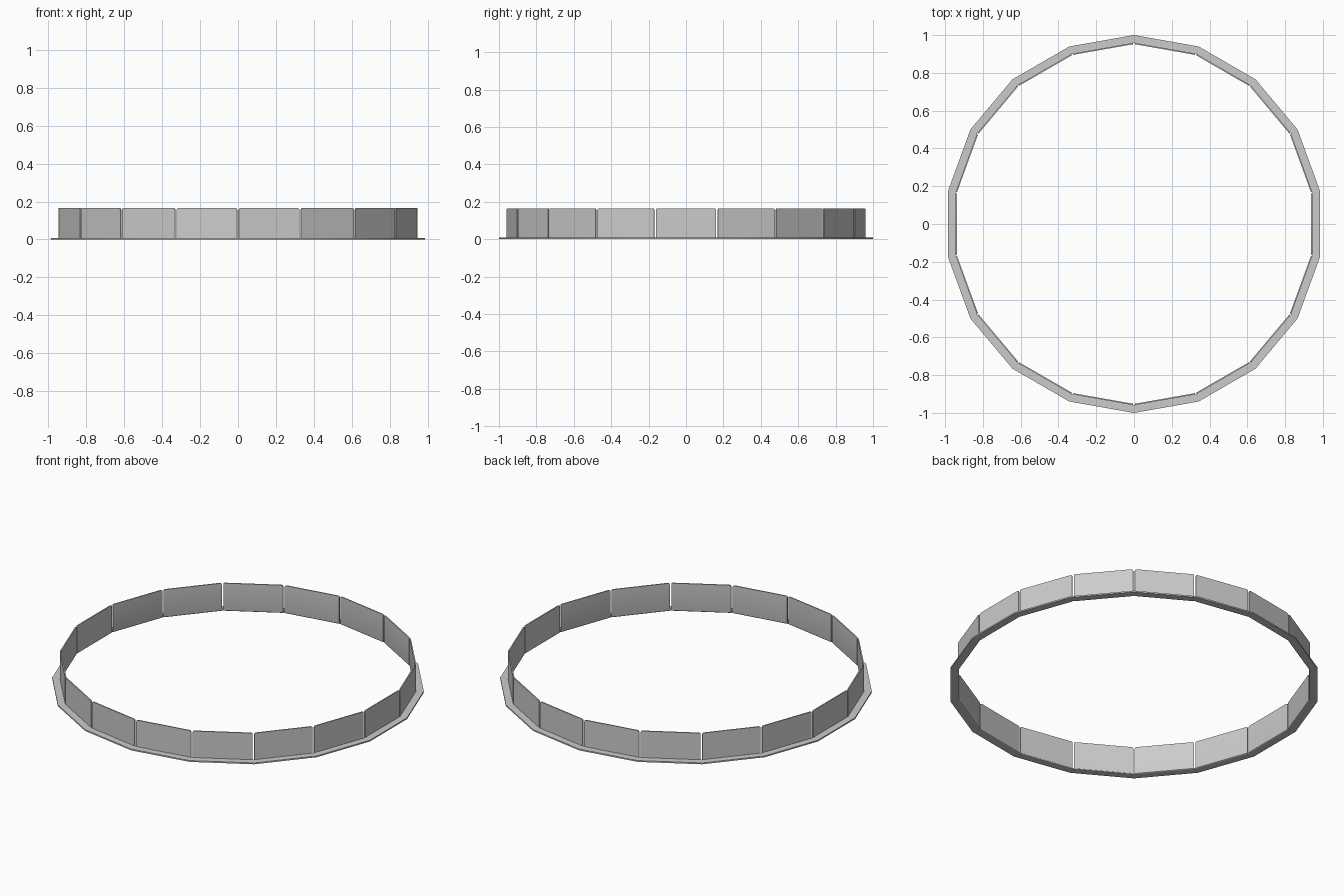
import bpy, bmesh, math
from mathutils import Matrix

SIDES = 18
STEP = 2 * math.pi / SIDES
OUTER, BEND, INNER = 0.985, 0.945, 0.938   # distances from centre to flat sides
HEIGHT, THICK = 0.165, 0.008
HALF = INNER * math.tan(STEP / 2) - 0.004  # half length of a wall panel

cube = bpy.data.objects.get("Cube")
if cube:
    bpy.data.objects.remove(cube, do_unlink=True)

steel = bpy.data.materials.new("plain_grey_metal")
steel.use_nodes = True
colour = (0.6, 0.6, 0.6, 1)
steel.diffuse_color = colour
steel.node_tree.nodes["Principled BSDF"].inputs["Base Color"].default_value = colour


def finish(name, bm):
    bmesh.ops.recalc_face_normals(bm, faces=bm.faces)
    mesh = bpy.data.meshes.new(name)
    bm.to_mesh(mesh)
    bm.free()
    mesh.materials.append(steel)
    obj = bpy.data.objects.new(name, mesh)
    bpy.context.collection.objects.link(obj)
    bpy.ops.object.select_all(action="DESELECT")
    obj.select_set(True)
    bpy.context.view_layer.objects.active = obj
    bpy.ops.object.shade_smooth_by_angle(angle=math.radians(30))
    return obj


# Flat outward flange: a closed ring with mitred corners
bm = bmesh.new()
profile = [(BEND, 0), (OUTER, 0), (OUTER, THICK), (BEND, THICK)]
rings = []
for i in range(SIDES):
    a = math.pi / 2 + i * STEP
    rings.append([bm.verts.new((r / math.cos(STEP / 2) * math.cos(a),
                                r / math.cos(STEP / 2) * math.sin(a), z))
                  for r, z in profile])
for i in range(SIDES):
    p, q = rings[i], rings[(i + 1) % SIDES]
    for j in range(4):
        k = (j + 1) % 4
        bm.faces.new((p[j], p[k], q[k], q[j]))
finish("bottom_flange", bm)


# Upright wall panels with clipped top corners and a rounded bottom bend
def add_panel(bm, angle):
    made = bmesh.ops.create_cube(bm, size=1)["verts"]
    for v in made:
        v.co.x = BEND if v.co.x > 0 else INNER
        v.co.y *= 2 * HALF
        v.co.z = HEIGHT if v.co.z > 0 else 0
    edges = {e for v in made for e in v.link_edges}
    corners = [e for e in edges if all(v.co.z > 0.1 for v in e.verts)
               and abs(e.verts[0].co.y - e.verts[1].co.y) < 0.001]
    bend = [e for e in edges if all(v.co.z < 0.1 and v.co.x < BEND - 0.001
                                    for v in e.verts)]
    faces = {f for v in made for f in v.link_faces}
    old = set(bm.verts) - set(made)
    bmesh.ops.bevel(bm, geom=corners, offset=0.008, segments=2,
                    profile=0.5, affect="EDGES")
    bend = [e for e in bend if e.is_valid]
    bmesh.ops.bevel(bm, geom=bend, offset=0.006, segments=3,
                    profile=0.5, affect="EDGES")
    new = [v for v in bm.verts if v not in old]
    bmesh.ops.rotate(bm, verts=new, cent=(0, 0, 0),
                     matrix=Matrix.Rotation(angle, 3, "Z"))


bm = bmesh.new()
for i in range(SIDES):
    add_panel(bm, math.pi / 2 + (i + 0.5) * STEP)
finish("wall_panels", bm)
